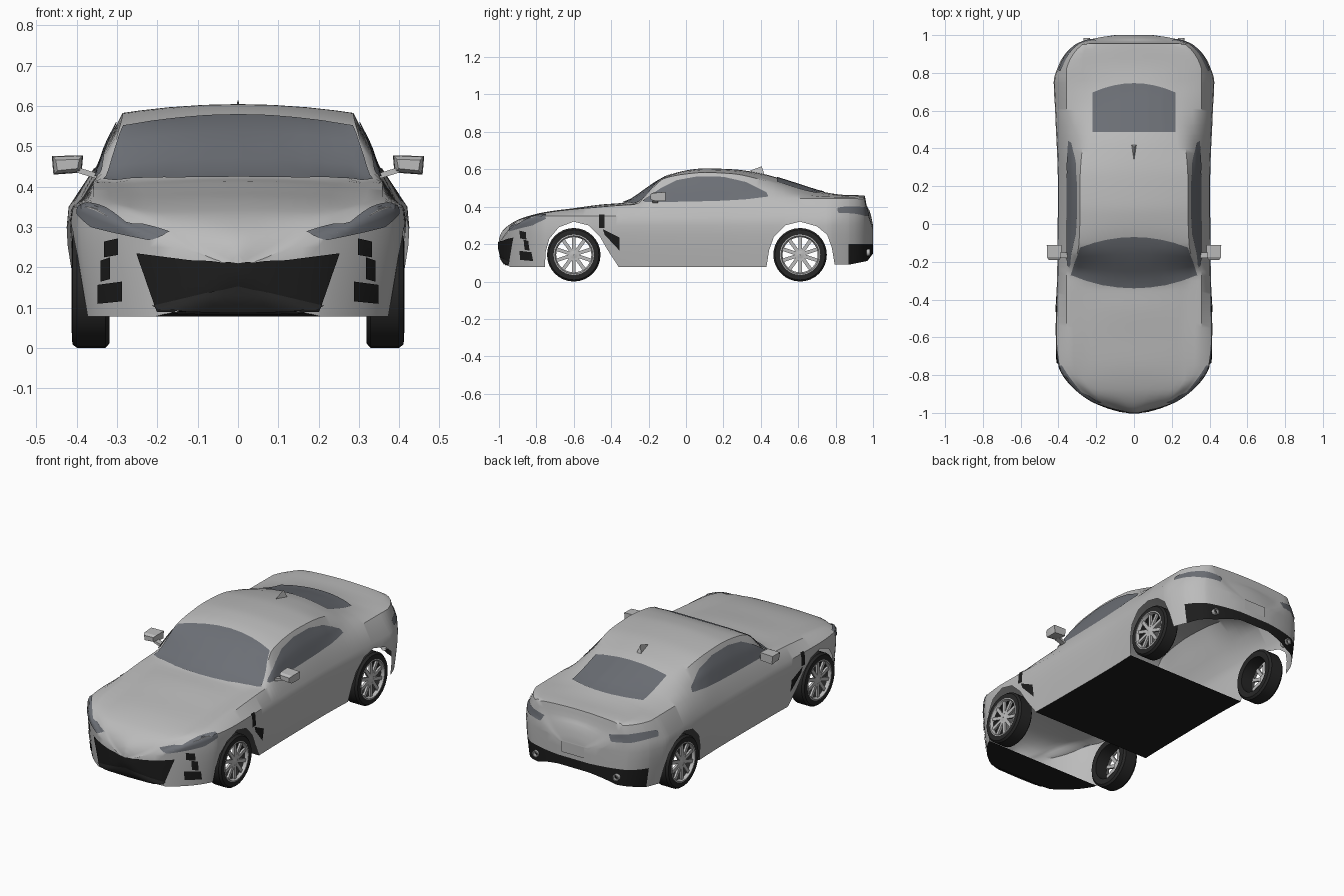
import bpy, bmesh, math
from mathutils import Vector, Matrix
from mathutils.bvhtree import BVHTree

cube = bpy.data.objects.get("Cube")
if cube:
    bpy.data.objects.remove(cube)


def material(name, r, g, b):
    m = bpy.data.materials.new(name)
    m.use_nodes = True
    m.diffuse_color = (r, g, b, 1)
    m.node_tree.nodes["Principled BSDF"].inputs["Base Color"].default_value = (r, g, b, 1)
    return m


silver = material("silver paint", .5, .5, .5)
glass = material("grey glass", .15, .16, .18)
black = material("black trim", .012, .012, .012)
grille_grey = material("grille grey", .025, .025, .025)
rubber = material("tyre rubber", .02, .02, .02)
alloy = material("wheel alloy", .5, .5, .5)


def make(name, bm, *mats, angle=35):
    mesh = bpy.data.meshes.new(name)
    bm.to_mesh(mesh)
    bm.free()
    for m in mats:
        mesh.materials.append(m)
    return place(name, mesh, angle)


def place(name, mesh, angle=35):
    ob = bpy.data.objects.new(name, mesh)
    bpy.context.collection.objects.link(ob)
    bpy.context.view_layer.objects.active = ob
    ob.select_set(True)
    bpy.ops.object.shade_smooth_by_angle(angle=math.radians(angle))
    ob.select_set(False)
    return ob


def curve(*pts, smooth=True):
    """Monotone cubic (or straight) interpolation through the points."""
    d = [(b[1] - a[1]) / (b[0] - a[0]) for a, b in zip(pts, pts[1:])]
    inner = [0 if a * b <= 0 else 2 * a * b / (a + b) for a, b in zip(d, d[1:])]
    m = [d[0]] + inner + [d[-1]]

    def value(x):
        x = min(max(x, pts[0][0]), pts[-1][0])
        i = next(k for k in range(len(d)) if x <= pts[k + 1][0])
        (x0, y0), (x1, y1) = pts[i], pts[i + 1]
        h = x1 - x0
        t = (x - x0) / h
        if not smooth:
            return y0 + (y1 - y0) * t
        s = 1 - t
        return (y0 * (1 + 2 * t) * s * s + y1 * t * t * (3 - 2 * t)
                + h * t * s * (m[i] * s - m[i + 1] * t))
    return value


# Body curves along the length
width = curve((-1, .02), (-.985, .09), (-.95, .2), (-.9, .28), (-.85, .335), (-.8, .375),
              (-.75, .4), (-.6, .415), (-.2, .406), (.2, .403), (.6, .418), (.75, .425),
              (.85, .395), (.9, .365), (.95, .31), (.985, .2), (1, .1))
crown = curve((-1, .23), (-.985, .265), (-.95, .3), (-.88, .338), (-.75, .372), (-.6, .392),
              (-.45, .412), (-.33, .422), (-.27, .455), (-.2, .505), (-.1, .565), (0, .594),
              (.1, .605), (.25, .6), (.4, .578), (.6, .52), (.73, .48), (.85, .463),
              (.955, .46), (.965, .41), (.985, .37), (1, .3))
belt = curve((-1, .2), (-.95, .27), (-.9, .305), (-.82, .35), (-.7, .375), (-.5, .395),
             (-.3, .41), (0, .42), (.4, .432), (.6, .445), (.95, .442), (.962, .4), (1, .28))
rail = curve((-1, .21), (-.9, .325), (-.8, .355), (-.6, .383), (-.33, .408), (-.27, .414),
             (-.2, .475), (-.12, .55), (0, .575), (.1, .583), (.25, .576), (.4, .545),
             (.55, .5), (.65, .472), (.75, .457), (.955, .45), (.962, .405), (1, .285))
rail_x = curve((-.6, .27), (-.33, .3), (-.27, .335), (-.12, .293), (0, .287), (.25, .285),
               (.45, .268), (.6, .25), (.8, .27))
side_bulge = curve((.08, .935), (.2, .98), (.3, 1), (.36, .985), (.45, .9))
sill_points = [(-1, .17), (-.985, .12), (-.965, .09), (-.94, .078), (-.755, .078), (-.75, .16),
               (-.73, .23), (-.68, .29), (-.6, .32), (-.52, .3), (-.46, .24), (-.42, .17),
               (-.36, .078), (.43, .078), (.445, .17), (.47, .24), (.53, .3), (.61, .32),
               (.7, .295), (.755, .25), (.78, .18), (.795, .09), (.87, .09), (.97, .11), (1, .15)]
sill = curve(*sill_points, smooth=False)


def section(y):
    w, low, top = width(y), sill(y), crown(y)
    hip = min(belt(y), top - .004)
    edge = min(rail(y), top - .002)
    hx = min(.358, .88 * w)
    ex = min(rail_x(y), .75 * w)
    half = []
    for z in (low, .13, .2, .25, .3, .35):
        z = min(max(z, low), hip - .004)
        half.append((w * side_bulge(z), z))
    half += [(hx, hip), ((hx + ex) / 2 + .006, (hip + edge) / 2 + .003)]
    half += [(ex * f, edge + (top - edge) * (1 - f * f)) for f in (1, .85, .6, .3)]
    ring = half + [(0, top)] + [(-x, z) for x, z in reversed(half)]
    return [Vector((x, y, z)) for x, z in ring]


# Body shell: lofted sections, open wheel arches, black undertray and rear bumper
stations = {round(-1 + i * .025, 4) for i in range(81)} | {p[0] for p in sill_points}
stations = sorted(stations | {-.995, -.99, .955, .96, .965, .98, .99, .995})
bm = bmesh.new()
rings = [[bm.verts.new(p) for p in section(y)] for y in stations]
for r, s in zip(rings, rings[1:]):
    for i in range(len(r) - 1):
        bm.faces.new((r[i], r[i + 1], s[i + 1], s[i]))
    y = (r[0].co.y + s[0].co.y) / 2
    if y < -.755 or -.36 < y < .43:
        bm.faces.new((r[0], s[0], s[-1], r[-1])).material_index = 1
bm.faces.new(rings[0])
# tail end cap, split at the bumper row
tail = rings[-1]
for i in range(len(tail) // 2):
    bm.faces.new((tail[i], tail[i + 1], tail[-2 - i], tail[-1 - i])
                 if i + 1 < len(tail) // 2 else (tail[i], tail[i + 1], tail[-1 - i]))
bmesh.ops.remove_doubles(bm, verts=bm.verts, dist=.0004)
bmesh.ops.recalc_face_normals(bm, faces=bm.faces)
for f in bm.faces:
    c = f.calc_center_median()
    if c.y > .87 and c.z < .2:
        f.material_index = 1
surface = BVHTree.FromBMesh(bm)
make("body_shell", bm, silver, black)


def outward(p):
    return p - Vector((0, .8 * p.y, .25))


def decal(name, mat, a, b, ray=None, lift=.004, mirror=False, n=6):
    """Thin panel spanning polylines a and b, laid on the body surface."""
    bm = bmesh.new()
    for sx in (1, -1) if mirror else (1,):
        grid = []
        for j in range(n + 1):
            row = []
            for i in range((len(a) - 1) * n + 1):
                k = min(i // n, len(a) - 2)
                t = i / n - k
                p = a[k].lerp(a[k + 1], t).lerp(b[k].lerp(b[k + 1], t), j / n)
                hit = surface.ray_cast(p, Vector(ray)) if ray else surface.find_nearest(p)
                if hit[0] is None:
                    hit = surface.find_nearest(p)
                loc, nor = hit[0], hit[1]
                q = loc + nor * (lift if nor.dot(outward(loc)) > 0 else -lift)
                row.append(bm.verts.new((q.x * sx, q.y, q.z)))
            grid.append(row)
        for r, s in zip(grid, grid[1:]):
            for i in range(len(r) - 1):
                bm.faces.new((r[i], r[i + 1], s[i + 1], s[i]))
    bm.normal_update()
    for f in bm.faces:
        if f.normal.dot(outward(f.calc_center_median())) < 0:
            f.normal_flip()
    return make(name, bm, mat)


def front(*pts):
    return [Vector((x, -1.05, z)) for x, z in pts]


def side(*pts):
    return [Vector((.5, y, z)) for y, z in pts]


def free(*pts):
    return [Vector(p) for p in pts]


def arc(w, y, dy):
    return [Vector((w * i / 4, y + dy * (i / 4) ** 2, .7)) for i in range(-4, 5)]


BACK, IN, DOWN = (0, 1, 0), (-1, 0, 0), (0, 0, -1)

# Glass
decal("windscreen", glass, arc(.285, -.068, -.055), arc(.335, -.34, .07), DOWN)
decal("rear_window", glass, arc(.22, .485, 0), arc(.22, .745, -.05), DOWN)
decal("side_windows", glass,
      side((-.23, .43), (-.13, .5), (-.05, .54), (.06, .56), (.2, .558), (.32, .53), (.43, .475)),
      side((-.22, .424), (-.13, .424), (-.05, .425), (.06, .427), (.2, .431), (.32, .438), (.44, .452)),
      IN, mirror=True)

# Lamps
decal("headlights", glass,
      free((.17, -.945, .29), (.28, -.9, .325), (.34, -.82, .368), (.385, -.75, .368)),
      free((.2, -.94, .265), (.28, -.9, .28), (.365, -.82, .3), (.405, -.75, .335)), mirror=True)
decal("tail_lights", glass,
      free((.2, .98, .385), (.31, .945, .4), (.41, .81, .405)),
      free((.22, .985, .35), (.32, .95, .355), (.41, .82, .37)), mirror=True)

# Nose openings and side vents
decal("grille", black, front((-.25, .235), (-.12, .218), (0, .21), (.12, .218), (.25, .235)),
      front((-.2, .09), (-.1, .087), (0, .087), (.1, .087), (.2, .09)), BACK)
decal("grille_lower_panel", grille_grey, front((-.21, .105), (0, .155), (.21, .105)),
      front((-.19, .095), (0, .09), (.19, .095)), BACK, lift=.007)
for name, x0, x1, z0, z1 in (("upper", .295, .33, .225, .272), ("middle", .315, .338, .165, .225),
                             ("lower", .285, .345, .11, .165)):
    decal("bumper_vents_" + name, black, front((x0, z1), (x1, z1 - .008)),
          front((x0, z0 + .006), (x1, z0)), BACK, mirror=True)
decal("fender_slots", black, side((-.465, .355), (-.435, .355)),
      side((-.465, .285), (-.435, .285)), IN, mirror=True)
decal("fender_vents", black, side((-.445, .28), (-.355, .235)),
      side((-.435, .25), (-.355, .165)), IN, mirror=True)
decal("number_plate", silver, free((-.07, 1.01, .285), (.07, 1.01, .285)),
      free((-.07, 1.01, .225), (.07, 1.01, .225)), lift=.006)


# Door mirrors
def hull(name, pts, mat, mirror=False):
    bm = bmesh.new()
    for sx in (1, -1) if mirror else (1,):
        verts = [bm.verts.new((x * sx, y, z)) for x, y, z in pts]
        bmesh.ops.convex_hull(bm, input=verts)
    bmesh.ops.recalc_face_normals(bm, faces=bm.faces)
    return make(name, bm, mat, angle=25)


hull("mirror_heads", [(x, y, z) for y, g in ((-.11, 0), (-.175, .002), (-.19, .01))
                      for x, z in ((.388 + g, .435 + g), (.458 - g, .43 + g),
                                   (.462 - g, .476 - g), (.384 + g, .478 - g))], silver, True)
hull("mirror_stems", [(x, y, z + d) for x, z in ((.335, .422), (.4, .442))
                      for y in (-.18, -.15) for d in (-.007, .007)], silver, True)

# Roof aerial
hull("roof_fin", [(0, .33, .588), (.014, .42, .57), (-.014, .42, .57), (0, .405, .616)], silver)


# Wheels and exhausts
def lathe(bm, profile, matrix=Matrix(), segs=32):
    rows = [[bm.verts.new(matrix @ Vector((x, r * math.cos(a), r * math.sin(a))))
             for a in (math.tau * k / segs for k in range(segs))] for x, r in profile]
    for r, s in zip(rows, rows[1:]):
        for k in range(segs):
            bm.faces.new((r[k], s[k], s[k - 1], r[k - 1]))


bm = bmesh.new()
lathe(bm, [(.036, .1), (-.045, .1), (-.047, .132), (-.037, .143), (.033, .143),
           (.045, .134), (.046, .106), (.036, .1)])
bmesh.ops.recalc_face_normals(bm, faces=bm.faces)
tyre = make("tyre_front_left", bm, rubber)

bm = bmesh.new()
lathe(bm, [(.03, .099), (.046, .108), (.047, .102), (.03, .094), (.03, .099)])
lathe(bm, [(.02, .001), (.02, .026), (.037, .024), (.041, .001)], segs=16)
for k in range(10):
    bmesh.ops.create_cube(bm, size=1, matrix=Matrix.Rotation(math.tau * k / 10, 4, 'X')
                          @ Matrix.Translation((.032, 0, .06)) @ Matrix.Diagonal((.012, .019, .078, 1)))
bmesh.ops.recalc_face_normals(bm, faces=bm.faces)
rim = make("rim_front_left", bm, alloy)

for part in (tyre, rim):
    kind = part.name.split("_")[0]
    for end, y in (("front", -.6), ("rear", .61)):
        for flank, sx in (("left", 1), ("right", -1)):
            first = end == "front" and flank == "left"
            ob = part if first else place(f"{kind}_{end}_{flank}", part.data)
            ob.location = (.366 * sx, y, .143)
            ob.rotation_euler.z = 0 if sx > 0 else math.pi

bm = bmesh.new()
for x in (-.25, .25):
    lathe(bm, [(-.03, .018), (.02, .018), (.02, .012), (-.02, .012)],
          Matrix.Translation((x, .965, .155)) @ Matrix.Rotation(math.pi / 2, 4, 'Z'), 16)
bmesh.ops.recalc_face_normals(bm, faces=bm.faces)
make("exhaust_tips", bm, alloy)
